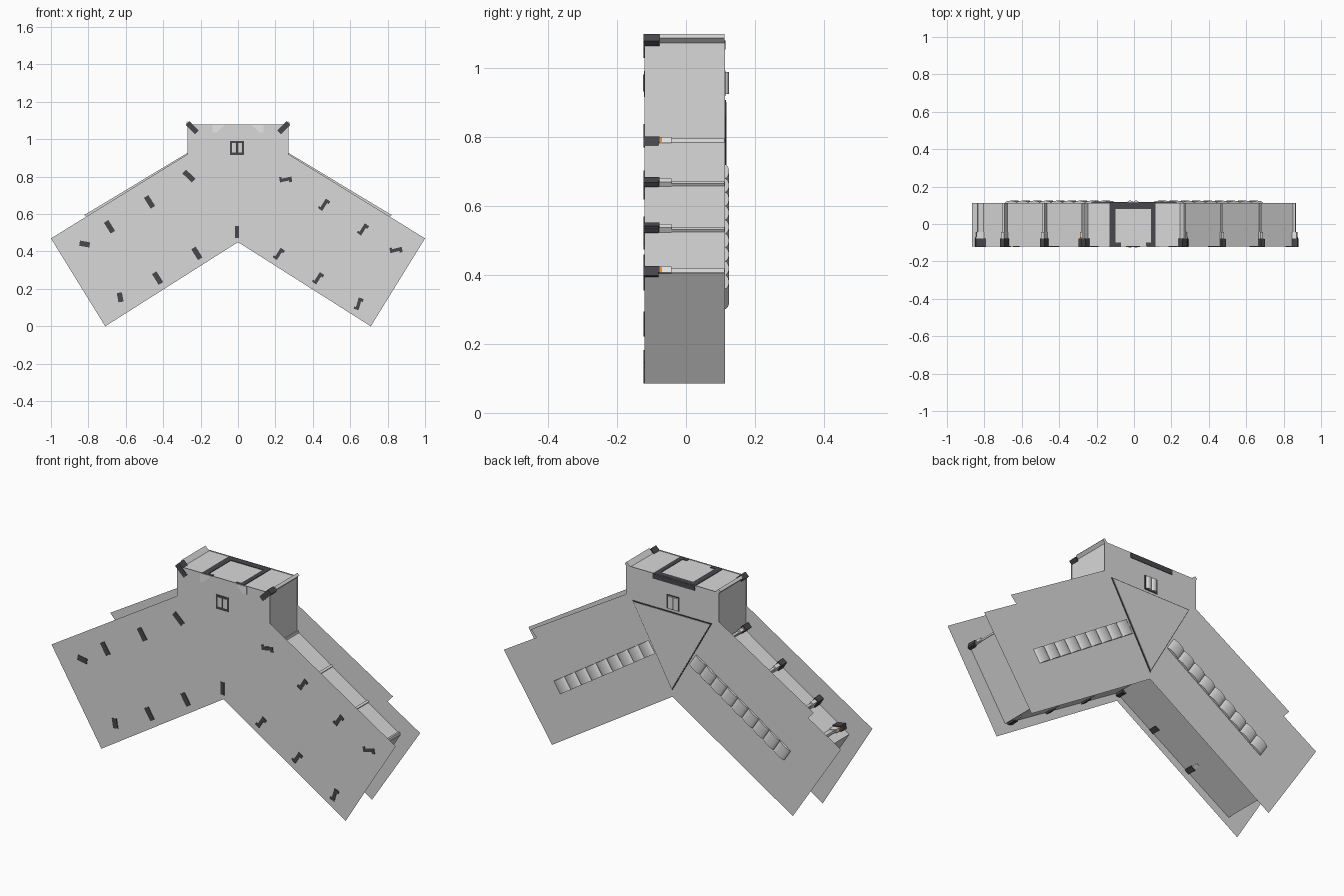
import bpy, bmesh, math
from mathutils import Vector

if "Cube" in bpy.data.objects:
    bpy.data.objects.remove(bpy.data.objects["Cube"])


def material(name, rgb):
    m = bpy.data.materials.new(name)
    m.diffuse_color = (*rgb, 1)
    m.use_nodes = True
    m.node_tree.nodes["Principled BSDF"].inputs["Base Color"].default_value = m.diffuse_color
    return m


GREY = material("panel grey", (0.69, 0.69, 0.69))
DARK = material("dark bracket", (0.065, 0.065, 0.075))
LIGHT = material("light trim", (0.87, 0.87, 0.87))
ORANGE = material("orange accent", (0.8, 0.25, 0.04))


def finish(name, bm, mat, smooth=False, fix=True):
    if fix:
        bmesh.ops.recalc_face_normals(bm, faces=bm.faces)
    me = bpy.data.meshes.new(name)
    bm.to_mesh(me)
    bm.free()
    me.materials.append(mat)
    for p in me.polygons:
        p.use_smooth = smooth
    ob = bpy.data.objects.new(name, me)
    bpy.context.collection.objects.link(ob)
    return ob


def add_prism(bm, pts, y0, y1):
    """Closed prism: outline in x,z, depth along y."""
    a = [bm.verts.new((x, y0, z)) for x, z in pts]
    b = [bm.verts.new((x, y1, z)) for x, z in pts]
    bm.faces.new(a)
    bm.faces.new(b[::-1])
    n = len(pts)
    for i in range(n):
        bm.faces.new((a[i], b[i], b[(i + 1) % n], a[(i + 1) % n]))


def prism(name, pts, y0, y1, mat):
    bm = bmesh.new()
    add_prism(bm, pts, y0, y1)
    return finish(name, bm, mat)


def sheet(name, pts, y, mat):
    """Flat panel facing away from y = 0."""
    bm = bmesh.new()
    f = bm.faces.new([bm.verts.new((x, y, z)) for x, z in pts])
    f.normal_update()
    if f.normal.y * y < 0:
        f.normal_flip()
    return finish(name, bm, mat, fix=False)


def bar_pts(c, angle, length, width):
    d = Vector((math.cos(angle), math.sin(angle)))
    n = Vector((-d.y, d.x))
    c = Vector(c)
    return [c + d * length / 2 * i + n * width / 2 * j
            for i, j in ((-1, -1), (1, -1), (1, 1), (-1, 1))]


def mirror(half):
    """Right-hand outline mirrored across x = 0."""
    return half + [(-x, z) for x, z in reversed(half) if x > 0]


# Front and back panels
front = mirror([(0, 0.45), (0.71, 0.0), (1.0, 0.47), (0.27, 0.92), (0.27, 1.08)])
back = mirror([(0, 0.46), (0.70, 0.02), (0.98, 0.445), (0.79, 0.56),
               (0.822, 0.595), (0.27, 0.927), (0.27, 1.08)])
sheet("front_panel", front, -0.12, GREY)
sheet("back_panel", back, 0.113, GREY)

# Centre triangles
sheet("front_triangle", [(-0.18, 0.87), (0, 0.53), (0.18, 0.87)], -0.1215, GREY)
prism("back_triangle_border", [(-0.23, 0.906), (0, 0.495), (0.23, 0.906)], 0.112, 0.116, DARK)
prism("back_triangle", [(-0.223, 0.901), (0, 0.505), (0.223, 0.901)], 0.112, 0.118, GREY)

# Inset side walls between the panels
wall = mirror([(0, 0.49), (0.66, 0.085), (0.865, 0.405), (0.265, 0.79), (0.265, 1.075)])
bm = bmesh.new()
a = [bm.verts.new((x, -0.12, z)) for x, z in wall]
b = [bm.verts.new((x, 0.113, z)) for x, z in wall]
for i in range(len(wall)):
    j = (i + 1) % len(wall)
    bm.faces.new((a[i], a[j], b[j], b[i]))
finish("side_walls", bm, GREY, fix=False)

# Brackets crossing the walls: right x, z, angle; left x, z, angle, length
ribs = [((0.255, 0.785, 12), (-0.262, 0.803, 137, 0.07)),
        ((0.46, 0.65, 58), (-0.473, 0.665, 122, 0.068)),
        ((0.668, 0.518, 58), (-0.687, 0.532, 122, 0.068)),
        ((0.845, 0.408, 14), (-0.82, 0.44, 170, 0.055)),
        ((0.645, 0.12, 74), (-0.63, 0.155, 100, 0.05)),
        ((0.428, 0.257, 58), (-0.43, 0.258, 122, 0.068)),
        ((0.218, 0.387, 58), (-0.22, 0.39, 122, 0.068))]
dark, light, rods, accent = (bmesh.new() for _ in range(4))


def add_bracket(c, ang, length, hooked):
    d = Vector((math.cos(ang), math.sin(ang)))
    n = Vector((-d.y, d.x))
    c = Vector(c)
    add_prism(dark, bar_pts(c, ang, length, 0.018 if hooked else 0.028), -0.123, -0.077)
    if hooked:
        # two opposing end tabs
        add_prism(dark, bar_pts(c + d * 0.024 - n * 0.008, ang, 0.016, 0.022), -0.123, -0.08)
        add_prism(dark, bar_pts(c - d * 0.026 + n * 0.009, ang, 0.012, 0.02), -0.123, -0.08)
    add_prism(light, bar_pts(c, ang, length * 0.85, 0.018), -0.077, -0.042)
    add_prism(rods, bar_pts(c, ang, length * 0.6, 0.012), -0.042, 0.112)


for i, (r, l) in enumerate(ribs):
    add_bracket(r[:2], math.radians(r[2]), 0.066, True)
    add_bracket(l[:2], math.radians(l[2]), l[3], False)
    if i in (0, 3):
        for q in (r, l):
            add_prism(accent, bar_pts(q[:2], math.radians(q[2]), 0.06, 0.014), -0.0775, -0.069)
# Head corner bars with long rods along the top edges
for s in (1, -1):
    ang = math.radians(90 - 45 * s)
    add_prism(dark, bar_pts((s * 0.245, 1.062), ang, 0.07, 0.028), -0.123, -0.077)
    add_prism(rods, bar_pts((s * 0.252, 1.07), ang, 0.06, 0.016), -0.077, 0.112)
add_prism(dark, bar_pts((-0.005, 0.505), math.pi / 2, 0.065, 0.022), -0.123, -0.077)
finish("brackets", dark, DARK)
finish("bracket_sleeves", light, LIGHT)
finish("bracket_rods", rods, GREY)
finish("bracket_accents", accent, ORANGE)

# Dark frame on top of the head
bm = bmesh.new()
for x0, x1, y0, y1 in ((-0.13, 0.115, 0.08, 0.1135), (-0.13, -0.098, -0.119, 0.08),
                       (0.09, 0.115, -0.119, 0.08), (-0.098, -0.07, -0.119, -0.1),
                       (0.065, 0.09, -0.119, -0.1)):
    add_prism(bm, [(x0, 1.072), (x1, 1.072), (x1, 1.078), (x0, 1.078)], y0, y1)
# the frame folds down over the back edge
add_prism(bm, [(-0.13, 1.052), (0.115, 1.052), (0.115, 1.078), (-0.13, 1.078)], 0.112, 0.115)
finish("head_top_frame", bm, DARK)

# Pale corner lugs on the head front
bm = bmesh.new()
for s in (1, -1):
    add_prism(bm, [(s * 0.07, 1.078), (s * 0.135, 1.078), (s * 0.135, 1.035), (s * 0.115, 1.035)],
              -0.1225, -0.119)
finish("head_lugs", bm, LIGHT)


# Curved louvres: shallow elliptic barrels with the bulge along the row
def add_louvre(bm, c, d, length, width, y0, rise):
    n = Vector((-d.y, d.x))
    rows = []
    for k in range(13):
        t = math.pi * k / 12
        p = c - d * math.cos(t) * length / 2
        y = y0 + rise * math.sin(t)
        rows.append([bm.verts.new((q.x, y, q.y)) for q in (p - n * width / 2, p + n * width / 2)])
    for r, q in zip(rows, rows[1:]):
        bm.faces.new((r[0], r[1], q[1], q[0]))
    for side in (0, 1):
        bm.faces.new([r[side] for r in rows])
    bm.faces.new((rows[0][0], rows[0][1], rows[-1][1], rows[-1][0]))


bm = bmesh.new()
for s in (1, -1):
    start, end = Vector((s * 0.12, 0.69)), Vector((s * 0.67, 0.33))
    d = (end - start).normalized()
    step = (end - start).length / 9
    for i in range(9):
        add_louvre(bm, start + d * step * (i + 0.5), d, step, 0.07, 0.112, 0.0125)

# Small square window on both faces of the head
for i in (-1, 1):
    c = Vector((-0.005 + i * 0.016, 0.955))
    add_louvre(bm, c, Vector((1, 0)), 0.032, 0.064, 0.1145, 0.0105)
    add_louvre(bm, c, Vector((1, 0)), 0.025, 0.05, -0.1215, -0.0035)
lou = finish("louvres", bm, GREY, smooth=True)
bpy.context.view_layer.objects.active = lou
lou.select_set(True)
bpy.ops.object.shade_smooth_by_angle(angle=math.radians(60))
prism("window_frame_back", bar_pts((-0.005, 0.955), 0, 0.074, 0.074), 0.112, 0.1148, DARK)
prism("window_frame_front", bar_pts((-0.005, 0.953), 0, 0.076, 0.075), -0.1218, -0.119, DARK)
